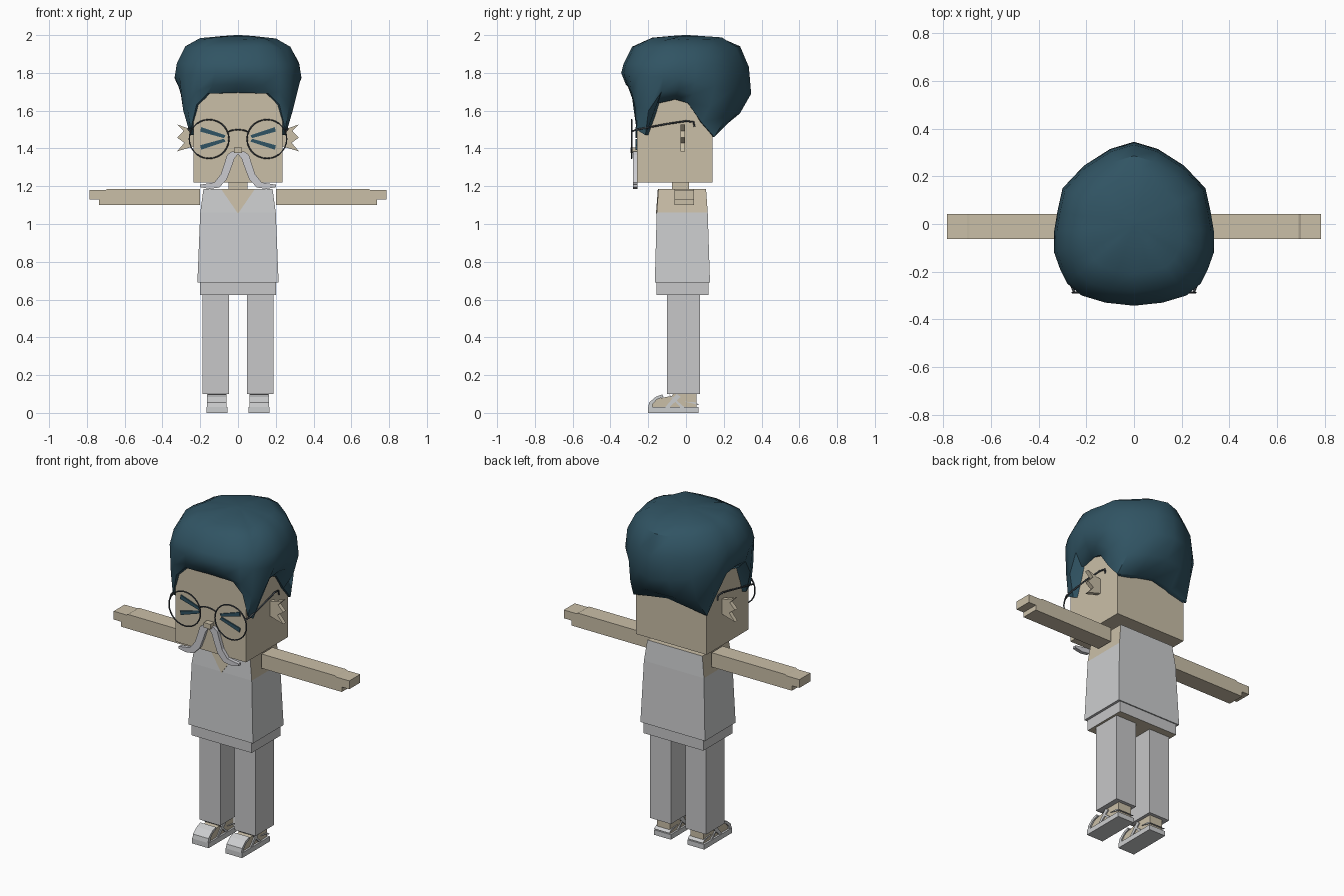
import bpy, bmesh, math, random
from mathutils import Vector

random.seed(4)
if "Cube" in bpy.data.objects:
    bpy.data.objects.remove(bpy.data.objects["Cube"])


def material(name, rgb):
    m = bpy.data.materials.new(name)
    m.use_nodes = True
    m.diffuse_color = (*rgb, 1)
    m.node_tree.nodes["Principled BSDF"].inputs["Base Color"].default_value = (*rgb, 1)
    return m


SKIN = material("skin", (0.59, 0.52, 0.39))
CLOTH = material("shirt grey", (0.6, 0.61, 0.62))
TROUSER = material("trouser grey", (0.57, 0.57, 0.58))
WHISKER = material("whisker grey", (0.6, 0.6, 0.63))
HAIR = material("teal hair", (0.03, 0.088, 0.125))
FRAME = material("spectacle frame", (0.05, 0.06, 0.07))


def finish(name, bm, *mats):
    bmesh.ops.recalc_face_normals(bm, faces=bm.faces)
    me = bpy.data.meshes.new(name)
    bm.to_mesh(me)
    bm.free()
    ob = bpy.data.objects.new(name, me)
    bpy.context.collection.objects.link(ob)
    for m in mats:
        me.materials.append(m)
    return ob


def loft(name, rings, *mats, caps=True):
    """Skin closed rings of points, optionally capping both ends."""
    bm = bmesh.new()
    rows = [[bm.verts.new(p) for p in ring] for ring in rings]
    n = len(rows[0])
    for a, b in zip(rows, rows[1:]):
        for i in range(n):
            j = (i + 1) % n
            bm.faces.new((a[i], a[j], b[j], b[i]))
    if caps:
        bm.faces.new(rows[0])
        bm.faces.new(rows[-1])
    return finish(name, bm, *mats)


def rect(x0, x1, y0, y1, z):
    return [(x0, y0, z), (x1, y0, z), (x1, y1, z), (x0, y1, z)]


def box(name, x, y, z, *mats):
    return loft(name, [rect(*x, *y, z[0]), rect(*x, *y, z[1])], *mats)


def plate_xz(name, pts, y, mat, s=1):
    return loft(name, [[(s * a, d, b) for a, b in pts] for d in y], mat)


def plate_yz(name, pts, x, mat, s=1):
    return loft(name, [[(s * d, a, b) for a, b in pts] for d in x], mat)


def wire(name, pts, radius, mat, cyclic=False):
    cu = bpy.data.curves.new(name, "CURVE")
    cu.dimensions = "3D"
    cu.bevel_depth = radius
    cu.bevel_resolution = 1
    sp = cu.splines.new("POLY")
    sp.points.add(len(pts) - 1)
    for p, co in zip(sp.points, pts):
        p.co = (*co, 1)
    sp.use_cyclic_u = cyclic
    cu.materials.append(mat)
    ob = bpy.data.objects.new(name, cu)
    bpy.context.collection.objects.link(ob)


# Head, nose and neck
box("head", (-.235, .235), (-.26, .14), (1.22, 1.8), SKIN)
box("nose", (-.022, .022), (-.295, -.255), (1.375, 1.405), SKIN)
box("neck", (-.05, .05), (-.075, .015), (1.15, 1.23), SKIN)

# Shirt: tapered body with bare armholes and shoulders
shirt = loft("shirt", [rect(-.215, .215, -.165, .127, .69),
                       rect(-.2, .2, -.155, .115, 1.06),
                       rect(-.183, .183, -.146, .106, 1.185)], CLOTH, SKIN)
for f in shirt.data.polygons:
    if f.center.z > 1.08 and (abs(f.normal.x) > .7 or f.normal.z > .7):
        f.material_index = 1
neckline = [(-.09, -.149, 1.186), (.09, -.149, 1.186), (0, -.159, 1.055)]
loft("neckline", [neckline, [(x, y + .006, z) for x, y, z in neckline]], SKIN)

# Trousers
hips = box("trouser_hips", (-.2, .2), (-.155, .12), (.625, .7), TROUSER, SKIN)
for f in hips.data.polygons:
    if f.normal.z < -.7:
        f.material_index = 1

for s, side in ((1, "left"), (-1, "right")):
    def span(a, b):
        return sorted((s * a, s * b))

    box(side + "_trouser_leg", span(.048, .187), (-.1, .075), (.1, .65), TROUSER)

    # Arm with a stepped hand
    arm = [(.2, 1.1), (.735, 1.1), (.735, 1.13), (.785, 1.13),
           (.785, 1.18), (.7, 1.18), (.69, 1.186), (.2, 1.186)]
    plate_xz(side + "_arm", arm, (-.062, .042), SKIN, s)

    # Foot and sandal
    foot = [(-.185, .03), (-.18, .055), (-.15, .075), (-.075, .09),
            (-.06, .11), (.055, .11), (.055, .03)]
    plate_yz(side + "_foot", foot, (.067, .155), SKIN, s)
    box(side + "_sandal_sole", span(.056, .167), (-.2, .065), (0, .03), CLOTH)
    band = [(-.2, .03), (-.195, .055), (-.16, .085), (-.125, .098),
            (-.12, .085), (-.155, .07), (-.178, .045), (-.178, .03)]
    plate_yz(side + "_toe_band", band, (.06, .163), CLOTH, s)
    for k, (a, b) in enumerate((((-.1, .03), (-.04, .095)), ((-.02, .03), (-.085, .095)),
                                ((.0, .06), (.06, .05)))):
        strap = [(a[0] - .01, a[1]), (a[0] + .012, a[1] - .005 * (k == 2)),
                 (b[0] + .012, b[1] - .01), (b[0] - .01, b[1] + .006)]
        plate_yz(f"{side}_sandal_strap_{k}", strap, (.061, .162), CLOTH, s)

    # Ragged ear
    ear = [(.23, 1.5), (.26, 1.505), (.322, 1.527), (.288, 1.493), (.322, 1.457),
           (.284, 1.43), (.322, 1.385), (.23, 1.412)]
    plate_xz(side + "_ear", ear, (-.03, -.005), SKIN, s)

    # Squinting eye: two strokes meeting towards the nose
    for tag, m in (("upper", 1), ("lower", -1)):
        stroke = [(.195, m * .06), (.2, m * .036), (.075, m * .002), (.065, m * .016)]
        plate_xz(f"{side}_eye_{tag}_stroke", [(x, 1.453 + z) for x, z in stroke],
                 (-.267, -.259), HAIR, s)

    # Drooping moustache half
    whisker = [(0, 1.385), (.035, 1.383), (.058, 1.365), (.072, 1.32), (.09, 1.265),
               (.125, 1.22), (.2, 1.208), (.2, 1.195), (.15, 1.186), (.1, 1.193),
               (.06, 1.235), (.035, 1.3), (.02, 1.345), (0, 1.37)]
    plate_xz(side + "_moustache", whisker, (-.28, -.258), WHISKER, s)

    # Spectacle rim and temple
    rim = [(s * .153 + .105 * math.cos(t), -.288, 1.45 + .103 * math.sin(t))
           for t in (i * math.tau / 28 for i in range(28))]
    wire(side + "_spectacle_rim", rim, .004, FRAME, True)
    wire(side + "_spectacle_temple",
         [(s * x, y, z) for x, y, z in ((.25, -.288, 1.49), (.262, -.26, 1.5), (.256, -.1, 1.53),
                                        (.245, .0, 1.545), (.242, .04, 1.54), (.242, .045, 1.515))],
         .005, FRAME)
wire("spectacle_bridge", [(x, -.288, 1.5 - 4 * x * x) for x in (-.054, -.03, 0, .03, .054)],
     .004, FRAME)

# Hair: hairline around the head, and widest outline, front to back
hairline = [(0, -.275, 1.695), (.16, -.275, 1.69), (.22, -.272, 1.63), (.25, -.262, 1.5),
            (.252, -.215, 1.47), (.248, -.15, 1.64), (.248, -.06, 1.66), (.248, .01, 1.64),
            (.248, .08, 1.54), (.245, .15, 1.46), (.12, .17, 1.49), (0, .175, 1.51)]
bulge = [(0, -.343, 1.8), (.12, -.33, 1.8), (.22, -.3, 1.8), (.28, -.25, 1.79),
         (.31, -.19, 1.78), (.335, -.12, 1.78), (.335, -.03, 1.77), (.322, .05, 1.75),
         (.3, .15, 1.73), (.21, .245, 1.71), (.1, .315, 1.7), (0, .345, 1.69)]


def around(half):
    return [Vector(p) for p in half] + [Vector((-x, y, z)) for x, y, z in half[-2:0:-1]]


low, wide = around(hairline), around(bulge)


def crown(scale, z, blend):
    return [Vector((p.x * scale, p.y * scale, p.z + (z - p.z) * blend + random.uniform(-.008, .008)))
            for p in wide]


rings = [[Vector((p.x * .85, p.y * .85, p.z)) for p in low], low,
         [Vector((*a.lerp(b, .65).xy, a.z + (b.z - a.z) * .42)) for a, b in zip(low, wide)],
         wide, crown(.965, 1.86, .85), crown(.83, 1.935, 1), crown(.6, 1.98, 1),
         [Vector((p.x * .25, p.y * .25, 1.995)) for p in wide],
         [Vector((p.x * .04, p.y * .04, 2)) for p in wide]]
hair = loft("hair", rings, HAIR, caps=False)
bm = bmesh.new()
bm.from_mesh(hair.data)
bmesh.ops.holes_fill(bm, edges=[e for e in bm.edges if e.is_boundary and e.verts[0].co.z > 1.99])
bmesh.ops.recalc_face_normals(bm, faces=bm.faces)
bm.to_mesh(hair.data)
bm.free()
bpy.context.view_layer.objects.active = hair
hair.select_set(True)
bpy.ops.object.shade_smooth_by_angle(angle=math.radians(40))
